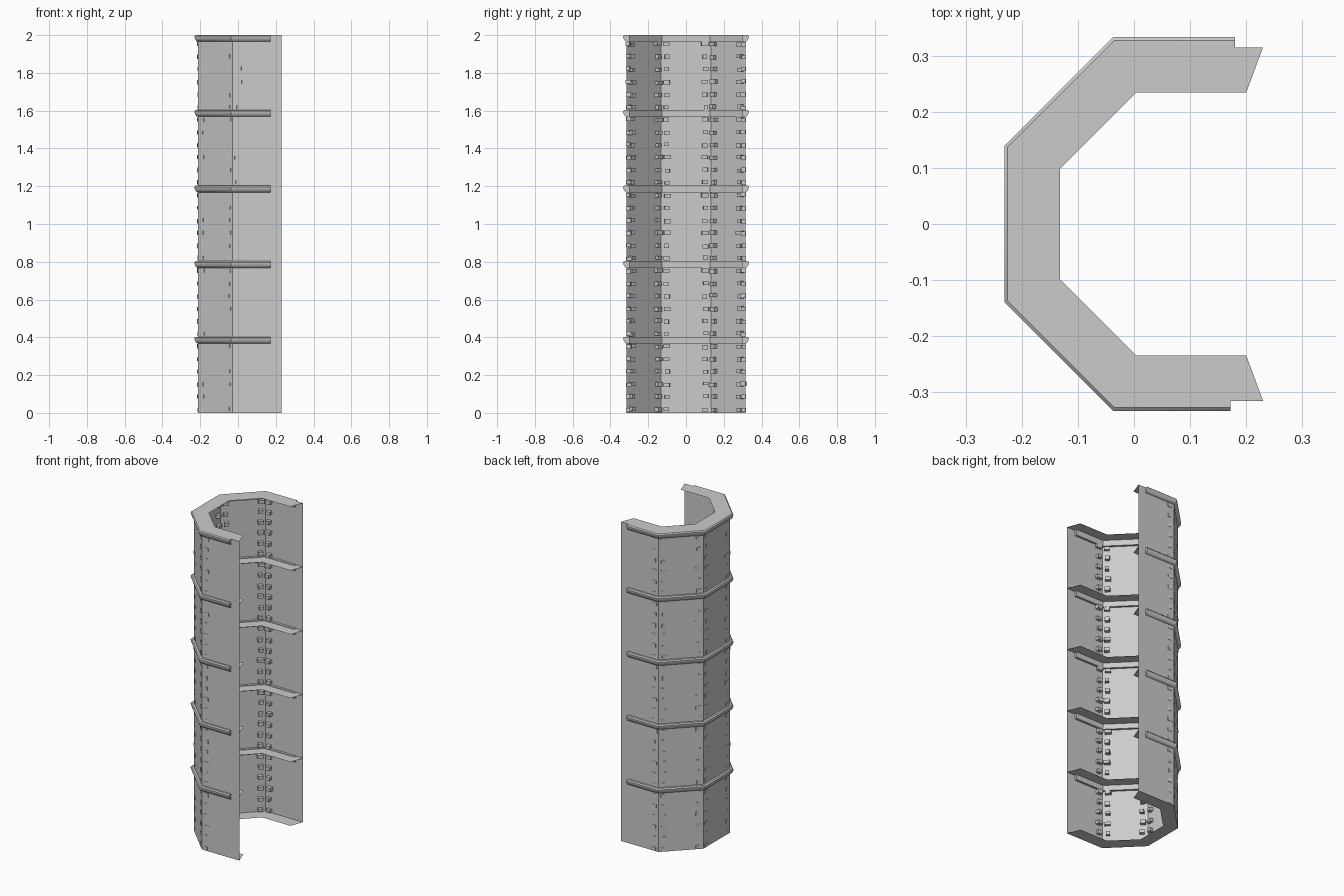
import bpy, bmesh, math, random
from mathutils import Vector, Matrix

if "Cube" in bpy.data.objects:
    bpy.data.objects.remove(bpy.data.objects["Cube"])

random.seed(4)
T = math.tan(math.radians(22.5))


def ring(d, end_front, end_back):
    """Open half-octagon path, offset outward from the wall by d."""
    return [(end_front, -0.315 - d), (-0.03 - T * d, -0.315 - d),
            (-0.213 - d, -0.132 - T * d), (-0.213 - d, 0.132 + T * d),
            (-0.03 - T * d, 0.315 + d), (end_back, 0.315 + d)]


def finish(name, bm, recalc=True):
    if recalc:
        bmesh.ops.recalc_face_normals(bm, faces=bm.faces)
    me = bpy.data.meshes.new(name)
    bm.to_mesh(me)
    bm.free()
    ob = bpy.data.objects.new(name, me)
    bpy.context.collection.objects.link(ob)
    return ob


def loft(name, rows, closed=False):
    """Skin faces between successive rows of 3D points."""
    bm = bmesh.new()
    vs = [[bm.verts.new(p) for p in row] for row in rows]
    n = len(vs)
    for i in range(n if closed else n - 1):
        a, b = vs[i], vs[(i + 1) % n]
        for j in range(len(a) - 1):
            bm.faces.new((a[j], a[j + 1], b[j + 1], b[j]))
    if closed:
        bm.faces.new([r[0] for r in vs])
        bm.faces.new([r[-1] for r in vs])
    return finish(name, bm)


# Faceted wall
wall = ring(0, 0.23, 0.23)
loft("wall", [[(x, y, z) for x, y in wall] for z in (0, 2)])

# Thin inner shelves with slanted ends
for k in range(6):
    z = 0.4 * k
    inner = ring(-0.081, 0.2, 0.2)
    loft(f"shelf_{k}", [[(x, y, z) for x, y in p] for p in (wall, inner)])

# Rounded outer bands that wrap the wall just below each shelf
profile = [(-0.015, 0), (0.012, 0), (0.018, -0.006), (0.017, -0.014),
           (0.013, -0.024), (0.007, -0.032), (-0.002, -0.036), (-0.015, -0.036)]
for k in range(1, 6):
    z = 0.4 * k + (0.003 if k < 5 else 0)
    rows = [[(x, y, z + dz) for x, y in ring(d, 0.172, 0.18)] for d, dz in profile]
    band = loft(f"band_{k}", rows, closed=True)
    bpy.ops.object.select_all(action='DESELECT')
    bpy.context.view_layer.objects.active = band
    band.select_set(True)
    bpy.ops.object.shade_smooth_by_angle(angle=math.radians(35))

# Small uneven blocks along both sides of every vertical fold
bm = bmesh.new()
for i in range(1, 5):
    corner = Vector(wall[i])
    for step in (-1, 1):
        along = (Vector(wall[i + step]) - corner).normalized()
        inward = Vector((-along.y, along.x)) * step
        if inward.dot(Vector((0.1, 0)) - corner) < 0:
            inward = -inward
        for r in range(30):
            z = 0.018 + r * 0.0667 + random.uniform(-0.004, 0.004)
            big = r % 3 == 2
            w = random.uniform(0.022, 0.03) + (0.008 if big else 0)
            h = random.uniform(0.018, 0.024)
            depth = random.uniform(0.02, 0.028)
            p = corner + along * (0.03 + random.uniform(-0.004, 0.004)) \
                + inward * (depth / 2 - 0.002)
            m = (Matrix.Translation((p.x, p.y, z))
                 @ Matrix.Rotation(math.atan2(along.y, along.x)
                                   + random.uniform(-0.15, 0.15), 4, 'Z')
                 @ Matrix.Diagonal((w, depth, h, 1)))
            bmesh.ops.create_cube(bm, size=1, matrix=m)
finish("fold_blocks", bm)
